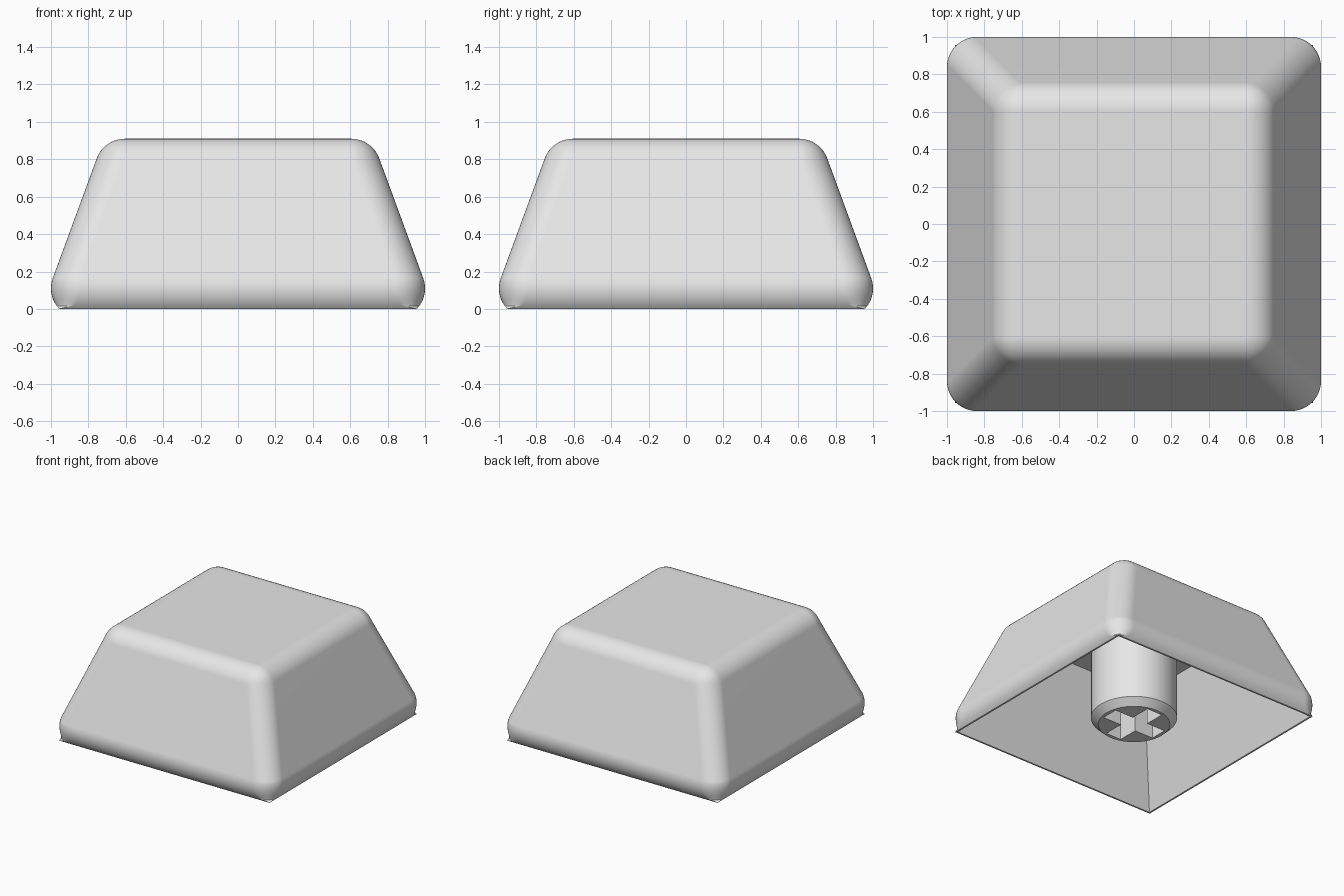
import bpy
import bmesh
from math import sin, cos, pi, atan2, radians, asin

old = bpy.data.objects.get("Cube")
if old:
    bpy.data.objects.remove(old, do_unlink=True)

grey = bpy.data.materials.new("light grey plastic")
grey.use_nodes = True
grey.diffuse_color = (0.8, 0.8, 0.8, 1)
grey.node_tree.nodes["Principled BSDF"].inputs["Base Color"].default_value = (0.8, 0.8, 0.8, 1)

STEPS = 12  # segments in each rounded corner


def ring(z, half, radius):
    """Points of a square with rounded corners (a circle when radius == half)."""
    points = []
    for corner in range(4):
        mid = pi / 4 + corner * pi / 2
        cx = (half - radius) * (1 if cos(mid) > 0 else -1)
        cy = (half - radius) * (1 if sin(mid) > 0 else -1)
        for i in range(STEPS + 1):
            a = corner * pi / 2 + i / STEPS * pi / 2
            points.append((cx + radius * cos(a), cy + radius * sin(a), z))
    return points


def loft(name, sections):
    """Closed solid through a list of (z, half, radius) sections."""
    bm = bmesh.new()
    loops = [[bm.verts.new(p) for p in ring(*s)] for s in sections]
    count = len(loops[0])
    for low, high in zip(loops, loops[1:]):
        for i in range(count):
            j = (i + 1) % count
            bm.faces.new((low[i], low[j], high[j], high[i]))
    bm.faces.new(loops[0])
    bm.faces.new(loops[-1])
    bmesh.ops.remove_doubles(bm, verts=bm.verts, dist=0.0002)
    bmesh.ops.recalc_face_normals(bm, faces=bm.faces)
    mesh = bpy.data.meshes.new(name)
    bm.to_mesh(mesh)
    bm.free()
    obj = bpy.data.objects.new(name, mesh)
    bpy.context.collection.objects.link(obj)
    mesh.materials.append(grey)
    return obj


def activate(obj):
    bpy.ops.object.select_all(action="DESELECT")
    obj.select_set(True)
    bpy.context.view_layer.objects.active = obj


def smooth(obj):
    activate(obj)
    bpy.ops.object.shade_smooth_by_angle(angle=radians(30))
    mod = obj.modifiers.new("even shading", "WEIGHTED_NORMAL")
    mod.keep_sharp = True


# Hollow cap: rounded top edge, sloped sides, tucked-in lower edge, sharp cavity
R = 0.16
TOP, TOP_Z = 0.605, 0.75      # centre of the upper edge rounding
LOW, LOW_Z = 0.84, 0.11       # centre of the lower edge rounding
tilt = atan2(LOW - TOP, TOP_Z - LOW_Z)
sections = []
for i in range(9):
    a = pi / 2 + (tilt - pi / 2) * i / 8
    sections.append((TOP_Z + R * sin(a), TOP + R * cos(a), R * cos(a)))
for i in range(4):
    a = tilt * (1 - i / 3)
    sections.append((LOW_Z + R * sin(a), LOW + R * cos(a), R * cos(a)))
end = -asin(LOW_Z / R)
for i in range(1, 7):
    a = end * i / 6
    sections.append((LOW_Z + R * sin(a), LOW + R * cos(a), R * (1 - (i / 6) ** 2) ** 0.5))
sections += [(0, 0.942, 0), (0.8, 0.66, 0)]
smooth(loft("cap_shell", sections))

# Round stem with a chamfered foot, standing inside the cap
stem = loft("stem", [(0, 0.27, 0.27), (0.055, 0.325, 0.325), (0.82, 0.325, 0.325)])

# Cross-shaped socket in the foot of the stem
for size in ((0.48, 0.14), (0.14, 0.48)):
    bpy.ops.mesh.primitive_cube_add(size=1, location=(0, 0, 0.15))
    cutter = bpy.context.object
    cutter.name = "socket_cutter"
    cutter.scale = (size[0], size[1], 0.7)
    cutter.hide_render = True
    cutter.data.materials.append(grey)
    activate(stem)
    cut = stem.modifiers.new("socket", "BOOLEAN")
    cut.operation = "DIFFERENCE"
    cut.solver = "EXACT"
    cut.object = cutter
    bpy.ops.object.modifier_apply(modifier=cut.name)
    bpy.data.objects.remove(cutter, do_unlink=True)
smooth(stem)
